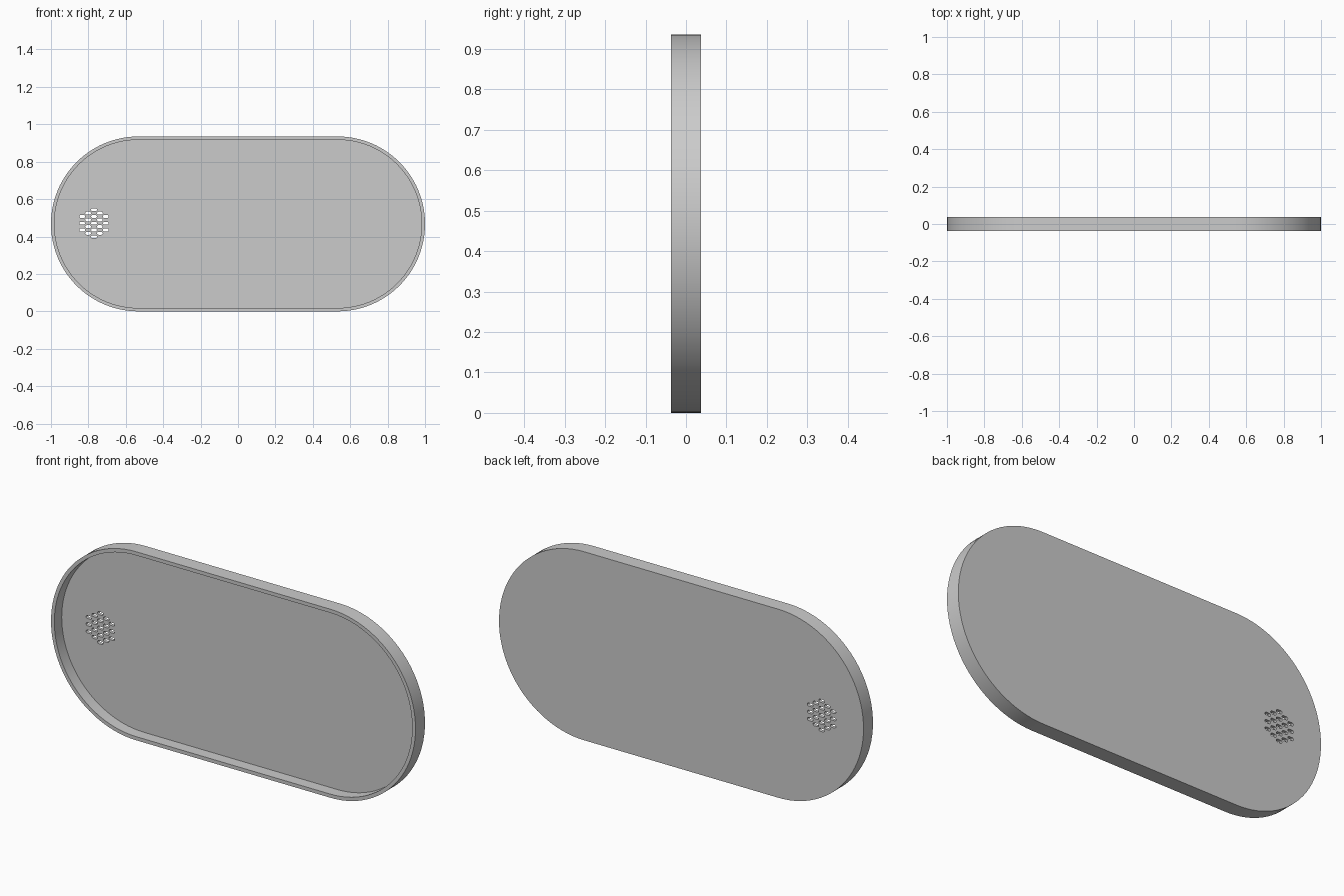
import bpy, bmesh, math

LENGTH, HEIGHT, DEPTH = 2.0, 0.935, 0.074
WALL, FLOOR = 0.018, 0.016
MID_Z = HEIGHT / 2

cube = bpy.data.objects.get("Cube")
if cube:
    bpy.data.objects.remove(cube, do_unlink=True)

grey = bpy.data.materials.new("plain grey")
grey.use_nodes = True
COLOUR = (0.6, 0.6, 0.6, 1)
grey.diffuse_color = COLOUR
grey.node_tree.nodes["Principled BSDF"].inputs["Base Color"].default_value = COLOUR


def capsule(half_length, radius, steps):
    """Outline with straight long sides and round ends."""
    straight = half_length - radius
    points = []
    for side in (1, -1):
        for i in range(steps + 1):
            a = math.pi * (i / steps - 0.5)
            points.append((side * (straight + radius * math.cos(a)),
                           side * radius * math.sin(a)))
    return points


def ring(bm, outline, y, x=0, z=MID_Z):
    return [bm.verts.new((x + u, y, z + v)) for u, v in outline]


def bridge(bm, a, b):
    n = len(a)
    for i in range(n):
        j = (i + 1) % n
        bm.faces.new((a[i], a[j], b[j], b[i]))


def finish(bm, name):
    bmesh.ops.recalc_face_normals(bm, faces=bm.faces)
    mesh = bpy.data.meshes.new(name)
    bm.to_mesh(mesh)
    bm.free()
    mesh.materials.append(grey)
    obj = bpy.data.objects.new(name, mesh)
    bpy.context.collection.objects.link(obj)
    return obj


# Shallow tray, open to the front: back, outer wall, rim, inner wall, floor
bm = bmesh.new()
outer = capsule(LENGTH / 2, MID_Z, 48)
inner = capsule(LENGTH / 2 - WALL, MID_Z - WALL, 48)
front, back = -DEPTH / 2, DEPTH / 2
loops = [ring(bm, outer, back), ring(bm, outer, front),
         ring(bm, inner, front), ring(bm, inner, back - FLOOR)]
for a, b in zip(loops, loops[1:]):
    bridge(bm, a, b)
bm.faces.new(loops[0])
bm.faces.new(loops[-1])
tray = finish(bm, "tray")

# Hexagonal cluster of small slots through the floor
bm = bmesh.new()
slot = capsule(0.0155, 0.0075, 8)
PITCH_X, PITCH_Z = 0.0315, 0.036
for column in range(-2, 3):
    count = 5 - abs(column)
    for row in range(count):
        x = -0.77 + column * PITCH_X
        z = 0.471 + (row - (count - 1) / 2) * PITCH_Z
        a = ring(bm, slot, 0, x, z)
        b = ring(bm, slot, DEPTH, x, z)
        bridge(bm, a, b)
        bm.faces.new(a)
        bm.faces.new(b)
cutter = finish(bm, "slot_cutter")
cutter.hide_render = True

cut = tray.modifiers.new("slots", "BOOLEAN")
cut.operation = "DIFFERENCE"
cut.solver = "EXACT"
cut.object = cutter

# Apply the cut, drop the cutter and smooth the round ends
bpy.ops.object.select_all(action="DESELECT")
tray.select_set(True)
bpy.context.view_layer.objects.active = tray
bpy.ops.object.modifier_apply(modifier=cut.name)
bpy.data.objects.remove(cutter, do_unlink=True)
bpy.ops.object.shade_smooth_by_angle(angle=math.radians(30))
